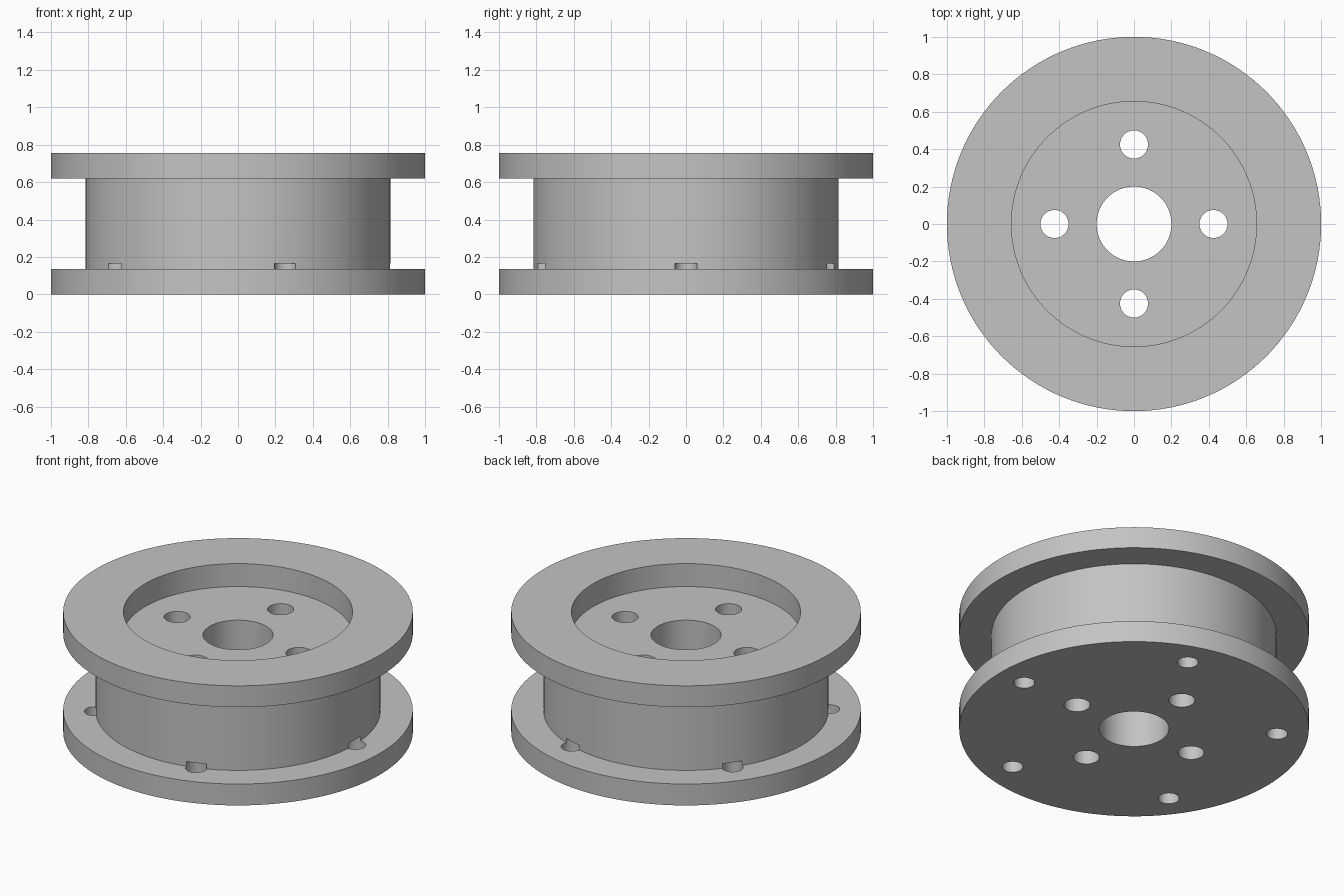
import bpy, bmesh, math
from mathutils import Matrix, Vector

old = bpy.data.objects.get("Cube")
if old:
    bpy.data.objects.remove(old, do_unlink=True)

SEGMENTS = 128

grey = bpy.data.materials.new("plain grey")
grey.use_nodes = True
colour = (0.55, 0.55, 0.55, 1)
grey.diffuse_color = colour
grey.node_tree.nodes["Principled BSDF"].inputs["Base Color"].default_value = colour


def make_object(name, bm):
    bmesh.ops.recalc_face_normals(bm, faces=bm.faces)
    mesh = bpy.data.meshes.new(name)
    bm.to_mesh(mesh)
    bm.free()
    mesh.materials.append(grey)
    obj = bpy.data.objects.new(name, mesh)
    bpy.context.collection.objects.link(obj)
    return obj


def lathe(name, profile):
    """Spin a closed (radius, height) profile about z."""
    bm = bmesh.new()
    verts = [bm.verts.new((r, 0, z)) for r, z in profile]
    edges = [bm.edges.new((a, b)) for a, b in zip(verts, verts[1:] + verts[:1])]
    bmesh.ops.spin(bm, geom=verts + edges, cent=(0, 0, 0), axis=(0, 0, 1),
                   angle=math.tau, steps=SEGMENTS, use_merge=True)
    bmesh.ops.remove_doubles(bm, verts=bm.verts, dist=1e-5)
    return make_object(name, bm)


def drill_ring(name, count, ring, radius, bottom, top):
    """Ring of upright cylinders used as drills."""
    bm = bmesh.new()
    for i in range(count):
        a = math.tau * i / count
        place = Vector((ring * math.cos(a), ring * math.sin(a), (bottom + top) / 2))
        bmesh.ops.create_cone(bm, cap_ends=True, segments=48, radius1=radius,
                              radius2=radius, depth=top - bottom,
                              matrix=Matrix.Translation(place))
    drill = make_object(name, bm)
    drill.hide_render = True
    return drill


# Wheel body: bored hub, two flanges, narrower drum, recess in the top
BORE, RIM, DRUM, RECESS = 0.2, 1.0, 0.815, 0.655
LOW, HIGH, TOP, FLOOR = 0.135, 0.62, 0.755, 0.61
wheel = lathe("flanged_wheel", [
    (BORE, 0), (RIM, 0), (RIM, LOW), (DRUM, LOW), (DRUM, HIGH), (RIM, HIGH),
    (RIM, TOP), (RECESS, TOP), (RECESS, FLOOR), (BORE, FLOOR)])

# Four through holes round the hub, five shallow holes in the lower flange
drills = [drill_ring("hub_hole_drill", 4, 0.425, 0.075, -0.1, 0.9),
          drill_ring("flange_hole_drill", 5, 0.82, 0.06, -0.1, 0.165)]

bpy.context.view_layer.objects.active = wheel
for drill in drills:
    cut = wheel.modifiers.new(drill.name, 'BOOLEAN')
    cut.operation = 'DIFFERENCE'
    cut.solver = 'EXACT'
    cut.object = drill
    bpy.ops.object.modifier_apply(modifier=cut.name)
    bpy.data.objects.remove(drill, do_unlink=True)

# Smooth round walls, sharp rims
bpy.ops.object.select_all(action='DESELECT')
wheel.select_set(True)
bpy.ops.object.shade_smooth_by_angle(angle=math.radians(30))
